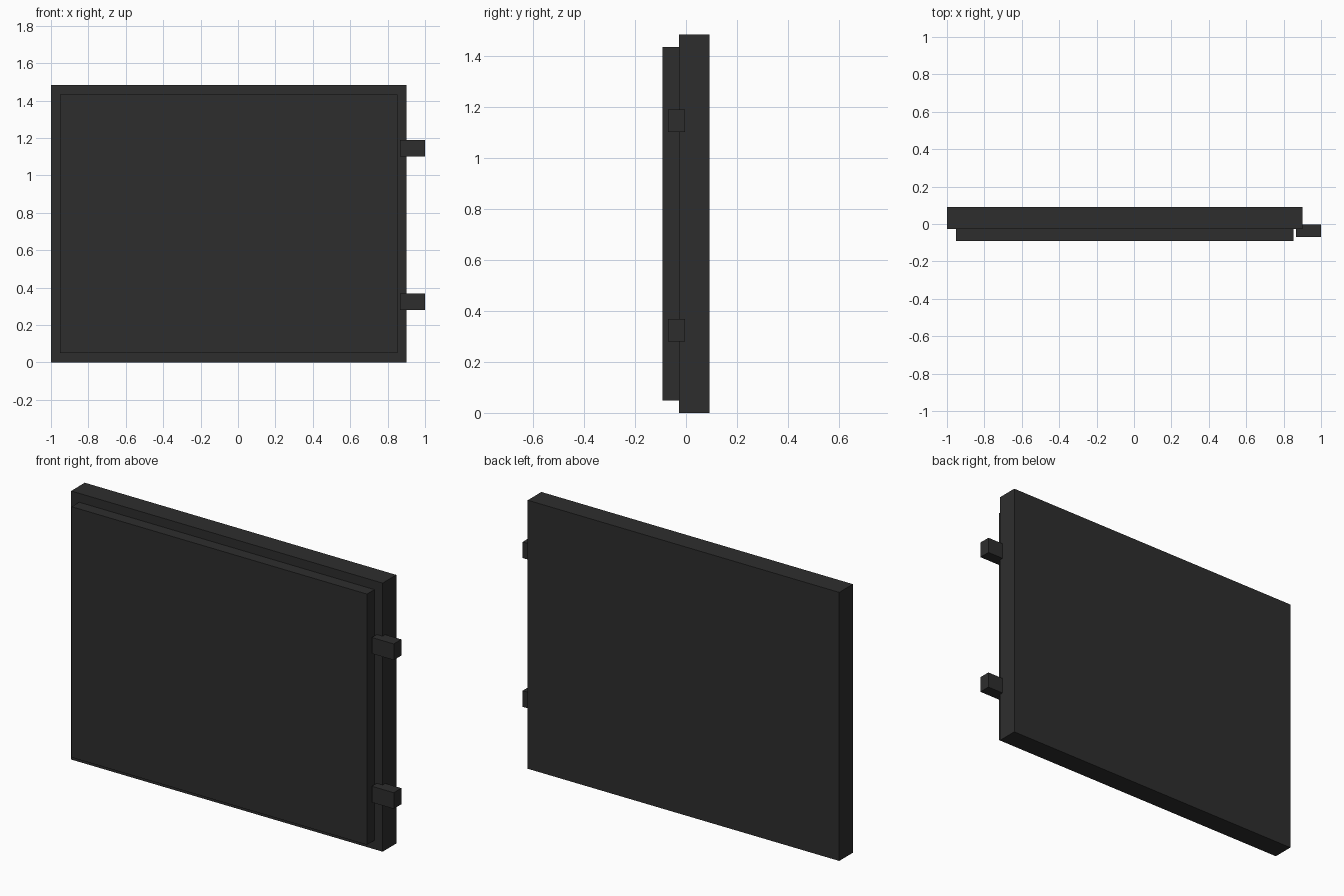
import bpy
import bmesh

if "Cube" in bpy.data.objects:
    bpy.data.objects.remove(bpy.data.objects["Cube"])

charcoal = bpy.data.materials.new("charcoal")
charcoal.diffuse_color = (0.027, 0.027, 0.027, 1.0)
charcoal.use_nodes = True
charcoal.node_tree.nodes["Principled BSDF"].inputs["Base Color"].default_value = charcoal.diffuse_color


def box(name, x, y, z):
    """Box from (min, max) ranges along each axis."""
    bm = bmesh.new()
    bmesh.ops.create_cube(bm, size=1.0)
    for v in bm.verts:
        v.co = [(r[0] + r[1]) / 2 + c * (r[1] - r[0]) for c, r in zip(v.co, (x, y, z))]
    mesh = bpy.data.meshes.new(name)
    bm.to_mesh(mesh)
    bm.free()
    mesh.materials.append(charcoal)
    obj = bpy.data.objects.new(name, mesh)
    bpy.context.collection.objects.link(obj)
    return obj


# Door slab and the smaller raised panel on its front
box("door_slab", (-1.0, 0.902), (-0.027, 0.092), (0.0, 1.482))
box("front_panel", (-0.951, 0.852), (-0.092, -0.027), (0.049, 1.433))

# Two hinge blocks on the right edge, sunk into the slab
for name, z in (("lower_hinge", 0.279), ("upper_hinge", 1.1)):
    box(name, (0.866, 1.0), (-0.07, -0.004), (z, z + 0.089))
